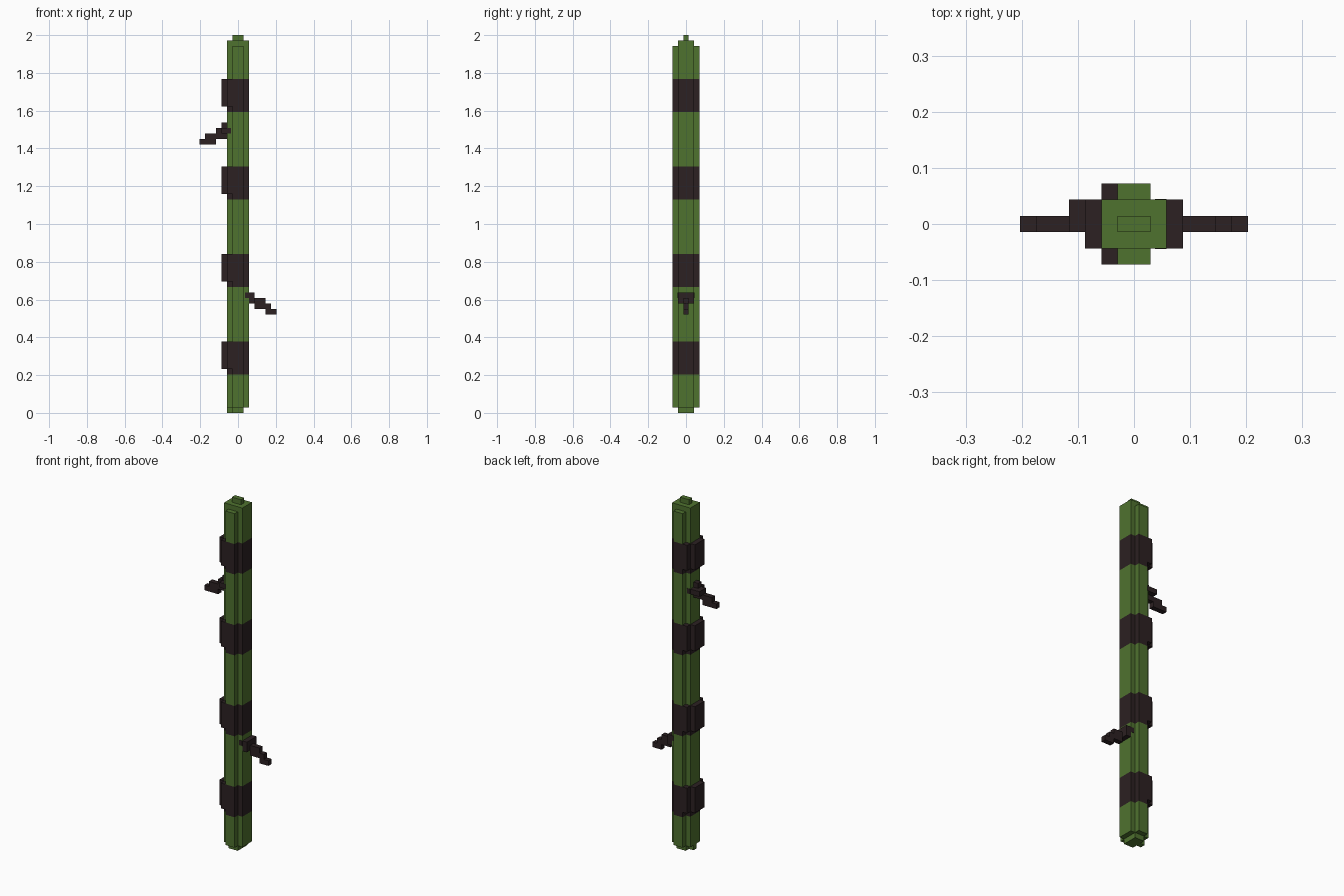
import bpy
import bmesh
from mathutils import Matrix, Vector

default = bpy.data.objects.get("Cube")
if default:
    bpy.data.objects.remove(default, do_unlink=True)

U = 2 / 69  # one block


def material(name, rgb):
    m = bpy.data.materials.new(name)
    m.use_nodes = True
    color = (*rgb, 1)
    m.diffuse_color = color
    m.node_tree.nodes["Principled BSDF"].inputs["Base Color"].default_value = color
    return m


GREEN = material("leaf green", (0.078, 0.168, 0.028))
DARK = material("dark bark", (0.025, 0.015, 0.016))


def finish(bm, name, *mats):
    bmesh.ops.recalc_face_normals(bm, faces=bm.faces)
    mesh = bpy.data.meshes.new(name)
    bm.to_mesh(mesh)
    bm.free()
    for m in mats:
        mesh.materials.append(m)
    obj = bpy.data.objects.new(name, mesh)
    bpy.context.collection.objects.link(obj)
    return obj


def blocks(name, mat, boxes):
    """Boxes given as (x0, x1, y0, y1, z0, z1) in block units."""
    bm = bmesh.new()
    for x0, x1, y0, y1, z0, z1 in boxes:
        mid = Vector((x0 + x1, y0 + y1, z0 + z1)) * U / 2
        size = Vector((x1 - x0, y1 - y0, z1 - z0)) * U
        bmesh.ops.create_cube(bm, size=1, matrix=Matrix.Translation(mid) @ Matrix.Diagonal(size).to_4x4())
    return finish(bm, name, mat)


# Stalk: ridged cross section swept up through the band heights
bands = [7 + 16 * i for i in range(4)]
levels = [1] + [z for b in bands for z in (b, b + 6)] + [67]
quarter = [(2, 1.5), (1, 1.5), (1, 2.5)]
profile = (quarter + [(-x, y) for x, y in reversed(quarter)]
           + [(-x, -y) for x, y in quarter] + [(x, -y) for x, y in reversed(quarter)])
bm = bmesh.new()
rings = [[bm.verts.new((x * U, y * U, z * U)) for x, y in profile] for z in levels]
n = len(profile)
for k in range(len(rings) - 1):
    for i in range(n):
        j = (i + 1) % n
        f = bm.faces.new((rings[k][i], rings[k][j], rings[k + 1][j], rings[k + 1][i]))
        f.material_index = k % 2
bm.faces.new(rings[0])
bm.faces.new(rings[-1])
finish(bm, "stalk", GREEN, DARK)

# Stepped ends
blocks("stalk_top", GREEN, [(-2, 2, -1.5, 1.5, 67, 68), (-1, 1, -0.5, 0.5, 68, 69)])
blocks("stalk_foot", GREEN, [(-1, 1, -1.5, 1.5, 0, 1), (-2, -1, -0.5, 0.5, 0, 1)])

# Swollen side of each band
for i, b in enumerate(bands):
    z0, z1 = b + 1, b + 6
    blocks(f"band_swelling_{i + 1}", DARK, [
        (-3, -2, -1.5, 1.5, z0, z1),
        (-2, -1, -2.5, -1.5, z0, z1),
        (-2, -1, 1.5, 2.5, z0, z1)])

# Drooping twigs
blocks("upper_twig", DARK, [
    (-3, -2, -1.5, 1.5, 51, 52),
    (-3, -2, -0.5, 0.5, 52, 53),
    (-4, -3, -0.5, 1.5, 51, 52),
    (-6, -2, -0.5, 0.5, 50, 51),
    (-7, -4, -0.5, 0.5, 49, 50)])
blocks("lower_twig", DARK, [
    (2, 3, -1.5, 1.5, 20, 22),
    (3, 5, -0.5, 0.5, 20, 21),
    (3, 6, -0.5, 0.5, 19, 20),
    (5, 7, -0.5, 0.5, 18, 19)])

# Dark patches where the twigs meet the stalk
blocks("upper_twig_root", DARK, [(-2, -1.3, -1.55, 1.55, 51, 52)])
blocks("lower_twig_root", DARK, [(1.3, 2, -1.55, 1.55, 21, 22)])
